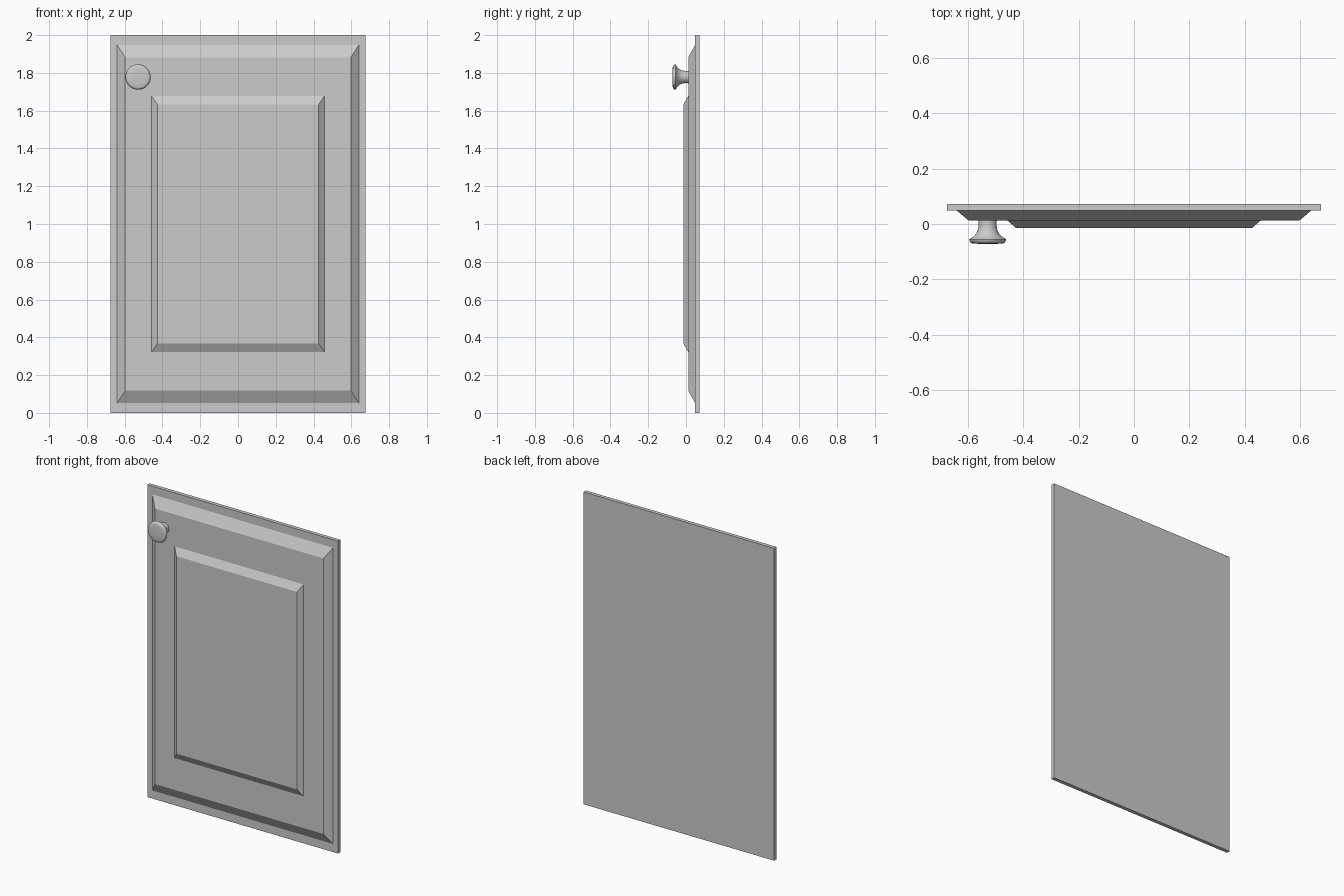
import bpy, bmesh, math

if "Cube" in bpy.data.objects:
    bpy.data.objects.remove(bpy.data.objects["Cube"])


def finish(bm, name):
    bmesh.ops.recalc_face_normals(bm, faces=bm.faces[:])
    mesh = bpy.data.meshes.new(name)
    bm.to_mesh(mesh)
    bm.free()
    obj = bpy.data.objects.new(name, mesh)
    bpy.context.collection.objects.link(obj)
    return obj


def loft(bm, rings):
    """Join equal-sized point rings with quads; return the vertex rings."""
    rings = [[bm.verts.new(p) for p in ring] for ring in rings]
    for a, b in zip(rings, rings[1:]):
        n = len(a)
        for i in range(n):
            j = (i + 1) % n
            bm.faces.new((a[i], a[j], b[j], b[i]))
    return rings


def rectangle(hx, hz, y):
    return [(sx * hx, y, 1 + sz * hz) for sx, sz in ((-1, -1), (1, -1), (1, 1), (-1, 1))]


# Door: slab, bevelled frame and raised centre panel (half width, half height, y)
steps = [(0.675, 1.0, 0.072), (0.675, 1.0, 0.048),
         (0.64, 0.948, 0.048), (0.597, 0.882, 0.012),
         (0.457, 0.678, 0.012), (0.427, 0.632, -0.014)]
bm = bmesh.new()
rings = loft(bm, [rectangle(*s) for s in steps])
bm.faces.new(rings[0])
bm.faces.new(rings[-1])
finish(bm, "cabinet_door")

# Knob: turned profile (radius, y) with a flared stem and a shallow domed face
profile = [(0.033, 0.012), (0.0325, -0.005), (0.034, -0.017), (0.038, -0.029),
           (0.045, -0.04), (0.054, -0.048), (0.064, -0.053), (0.067, -0.056),
           (0.066, -0.06), (0.061, -0.068), (0.056, -0.070), (0.035, -0.0715), (0.012, -0.072)]
SIDES = 40
bm = bmesh.new()
rings = loft(bm, [[(-0.529 + r * math.cos(2 * math.pi * i / SIDES), y,
                    1.778 + r * math.sin(2 * math.pi * i / SIDES))
                   for i in range(SIDES)] for r, y in profile])
bm.faces.new(rings[0])
bm.faces.new(rings[-1])
knob = finish(bm, "door_knob")
bpy.context.view_layer.objects.active = knob
knob.select_set(True)
bpy.ops.object.shade_smooth_by_angle(angle=math.radians(50))
